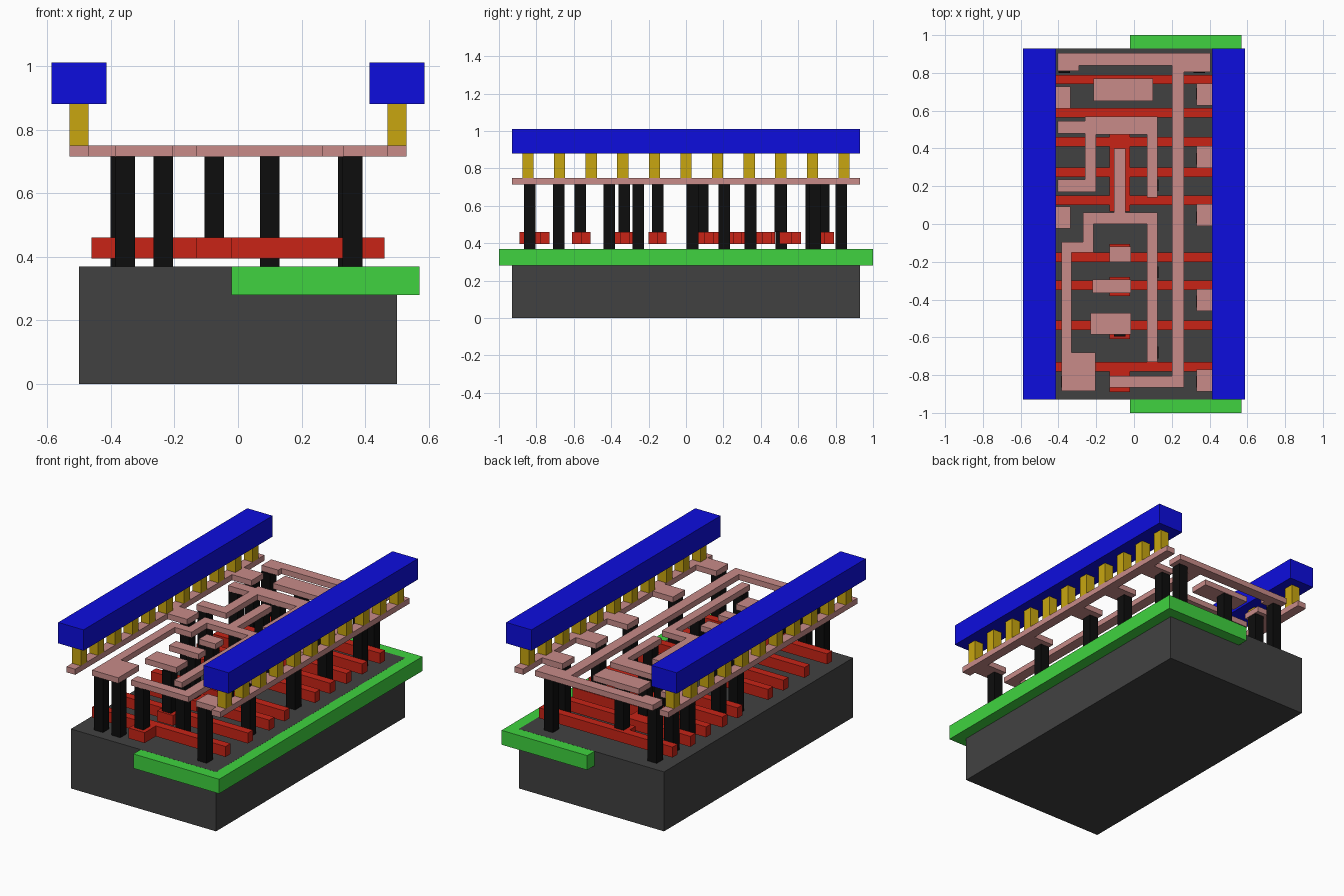
import bpy, bmesh


def material(name, rgb):
    m = bpy.data.materials.new(name)
    m.diffuse_color = (*rgb, 1)
    return m


def layer(name, rects, z0, z1, mat):
    """One object made of boxes; each rect is (x0, x1, y0, y1)."""
    bm = bmesh.new()
    for x0, x1, y0, y1 in rects:
        verts = bmesh.ops.create_cube(bm, size=1)["verts"]
        for v in verts:
            v.co.x = x1 if v.co.x > 0 else x0
            v.co.y = y1 if v.co.y > 0 else y0
            v.co.z = z1 if v.co.z > 0 else z0
    me = bpy.data.meshes.new(name)
    bm.to_mesh(me)
    bm.free()
    me.materials.append(mat)
    ob = bpy.data.objects.new(name, me)
    bpy.context.collection.objects.link(ob)
    return ob


def squares(points, h=0.031):
    return [(x - h, x + h, y - h, y + h) for x, y in points]


DARK = material("dark_grey", (0.053, 0.053, 0.053))
LIGHT = material("light_grey", (0.4, 0.4, 0.4))
GREEN = material("green", (0.05, 0.65, 0.05))
RED = material("red", (0.58, 0.017, 0.008))
BLACK = material("black", (0.004, 0.004, 0.004))
PINK = material("pink", (0.58, 0.26, 0.25))
GOLD = material("gold", (0.58, 0.38, 0.005))
BLUE = material("blue", (0.004, 0.004, 0.73))

TOP, GATE, M0, M1 = 0.37, 0.46, 0.715, 0.75

# Substrate, well and the diffusion strips set flush into them
layer("substrate", [(-0.5, 0.5, -0.93, 0.93)], 0, TOP, DARK)
layer("well", [(-0.02, 0.57, -1, 1)], 0.28, TOP - 0.0004, GREEN)
layer("diffusion", [(-0.42, -0.18, -0.89, 0.89), (0.02, 0.42, -0.89, 0.89)],
      0.33, TOP - 0.0008, LIGHT)

# Gate bars crossing the cell, with contact pads beside them
gate_y = [-0.755, -0.535, -0.325, -0.175, 0.125, 0.275, 0.435, 0.59, 0.765]
layer("gate_bars", [(-0.46, 0.46, y - 0.025, y + 0.025) for y in gate_y],
      0.395, GATE, RED)
pads = [(-0.89, -0.78), (-0.61, -0.51), (-0.38, -0.28), (-0.2, -0.105),
        (0.065, 0.475), (0.5, 0.605), (0.68, 0.785)]
layer("gate_pads", [(-0.13, -0.02, a, b) for a, b in pads], 0.395, GATE, RED)

# Vertical contacts: tall ones to the substrate, short ones to the gates
tall = [(-0.37, 0.83), (-0.37, 0.67), (-0.37, 0.51), (-0.37, 0.205), (-0.37, 0.035),
        (-0.355, -0.835), (-0.235, -0.835),
        (0.1, -0.68), (0.1, -0.255), (0.1, 0.205),
        (0.36, -0.835), (0.36, -0.41), (0.36, 0.035), (0.36, 0.345),
        (0.36, 0.69), (0.345, 0.83)]
layer("substrate_contacts", squares(tall), TOP, M0, BLACK)
short = [(-0.075, y) for y in (-0.835, -0.565, -0.33, -0.15, 0.09, 0.345, 0.505, 0.735)]
layer("gate_contacts", squares(short), GATE, M0, BLACK)

# Output trace: top bar, long strip and bottom bar
layer("outer_trace", [(-0.405, -0.29, 0.81, 0.905), (-0.29, 0.265, 0.84, 0.905),
                      (0.265, 0.405, 0.805, 0.905), (0.2, 0.265, -0.805, 0.84),
                      (-0.13, 0.265, -0.865, -0.805)], M0, M1, PINK)
# Upper forked trace
layer("upper_trace", [(-0.26, 0.125, 0.475, 0.57), (-0.405, -0.26, 0.48, 0.545),
                      (-0.26, -0.2, 0.17, 0.475), (-0.405, -0.26, 0.17, 0.235),
                      (0.07, 0.125, 0.14, 0.475)], M0, M1, PINK)
# Central stepped trace
layer("centre_trace", [(-0.105, -0.045, 0.06, 0.4), (-0.27, 0.125, 0, 0.06),
                       (0.07, 0.125, -0.73, 0), (-0.27, -0.215, -0.15, 0),
                       (-0.385, -0.27, -0.15, -0.095), (-0.385, -0.33, -0.68, -0.15),
                       (-0.385, -0.205, -0.885, -0.68)], M0, M1, PINK)
# Free-standing input plates
layer("input_plates", [(-0.215, 0.1, 0.65, 0.77), (-0.13, -0.015, -0.2, -0.12),
                       (-0.22, -0.015, -0.365, -0.295),
                       (-0.23, -0.015, -0.585, -0.47)], M0, M1, PINK)

# Supply rails with inward tabs
left_tabs = [0.67, 0.035]
right_tabs = [0.685, 0.355, 0.048, -0.402, -0.828]
layer("left_rail", [(-0.53, -0.47, -0.93, 0.93)] +
      [(-0.47, -0.335, y - 0.058, y + 0.058) for y in left_tabs], M0, M1, PINK)
layer("right_rail", [(0.47, 0.53, -0.93, 0.93)] +
      [(0.33, 0.47, y - 0.058, y + 0.058) for y in right_tabs], M0, M1, PINK)

# Rows of posts carrying the two upper beams
for side, s in (("left", -1), ("right", 1)):
    layer(side + "_posts", squares([(s * 0.5, i * 0.169) for i in range(-5, 6)], 0.03),
          M1, 0.88, GOLD)
    layer(side + "_beam", [(s * 0.5 - 0.087, s * 0.5 + 0.087, -0.93, 0.93)],
          0.88, 1.01, BLUE)
